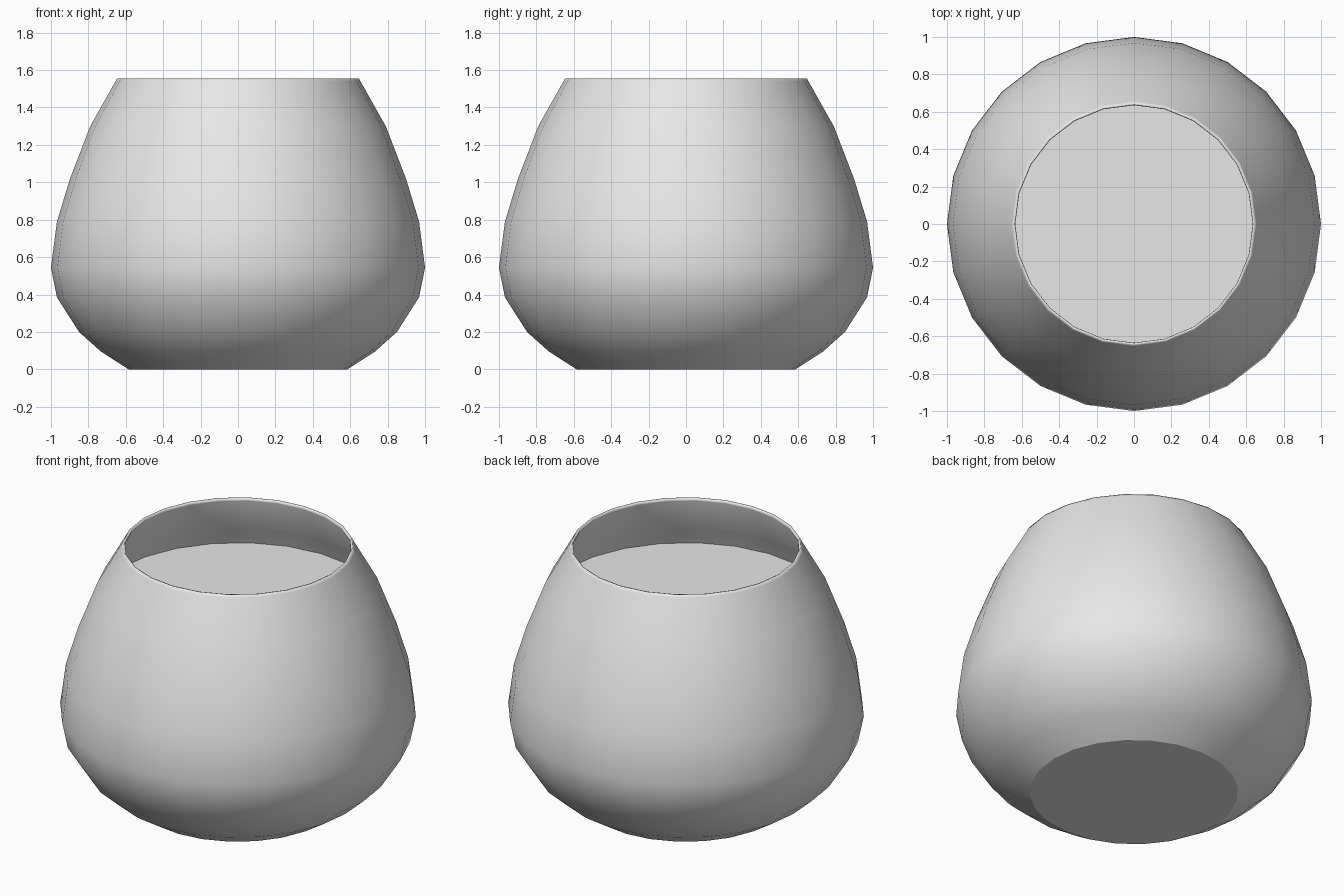
import bpy
import bmesh
from math import cos, sin, tau

if "Cube" in bpy.data.objects:
    bpy.data.objects.remove(bpy.data.objects["Cube"], do_unlink=True)

SIDES = 24
WALL = 0.02

grey = bpy.data.materials.new("light grey")
grey.use_nodes = True
grey.diffuse_color = (0.8, 0.8, 0.8, 1)
grey.node_tree.nodes["Principled BSDF"].inputs["Base Color"].default_value = grey.diffuse_color


def ring(bm, radius, z):
    return [bm.verts.new((radius * cos(tau * i / SIDES), radius * sin(tau * i / SIDES), z))
            for i in range(SIDES)]


def finish(bm, name):
    mesh = bpy.data.meshes.new(name)
    bm.to_mesh(mesh)
    bm.free()
    mesh.materials.append(grey)
    obj = bpy.data.objects.new(name, mesh)
    bpy.context.collection.objects.link(obj)
    return obj


# Bowl: outer profile from foot to rim, then back down the inside
outer = [(0.585, 0), (0.733, 0.095), (0.85, 0.2), (0.968, 0.385), (1.0, 0.545),
         (0.968, 0.79), (0.898, 1.02), (0.79, 1.3), (0.655, 1.54)]
rim = [(0.647, 1.556), (0.636, 1.553)]
inner = [(r - WALL, max(z, WALL)) for r, z in reversed(outer)]

bm = bmesh.new()
rings = [ring(bm, r, z) for r, z in outer + rim + inner]
for low, high in zip(rings, rings[1:]):
    for i in range(SIDES):
        j = (i + 1) % SIDES
        face = bm.faces.new((low[i], low[j], high[j], high[i]))
        face.smooth = True

# Flat foot and inside floor with crisp borders
for loop in (rings[0][::-1], rings[-1]):
    cap = bm.faces.new(loop)
    for edge in cap.edges:
        edge.smooth = False
finish(bm, "bowl")

# Level surface of the contents, set into the wall
bm = bmesh.new()
bm.faces.new(ring(bm, 0.82, 1.2))
finish(bm, "contents_surface")
